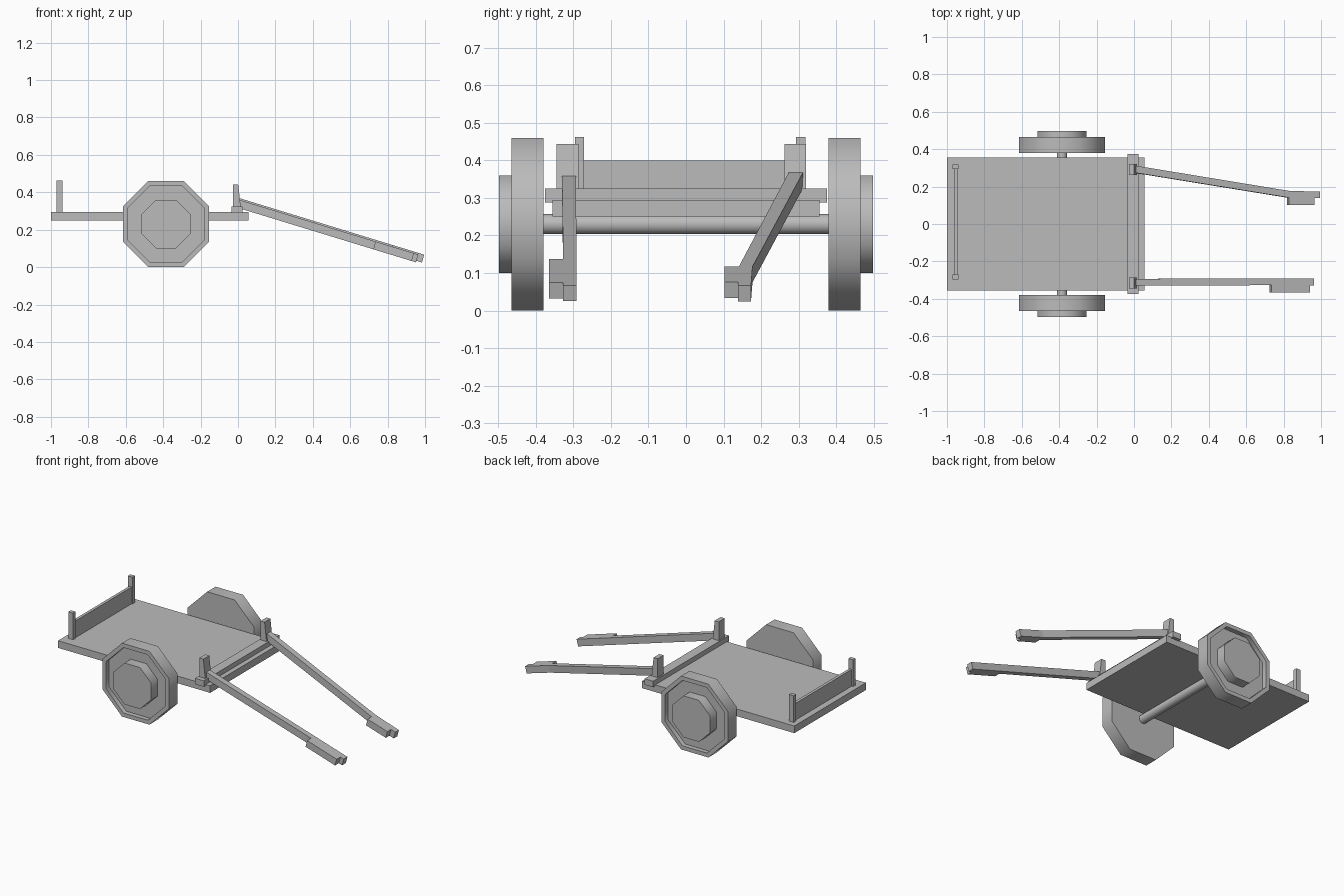
import bpy, bmesh
from math import cos, sin, pi, radians

if "Cube" in bpy.data.objects:
    bpy.data.objects.remove(bpy.data.objects["Cube"])

grey = bpy.data.materials.new("plain_grey")
grey.use_nodes = True
grey.diffuse_color = (0.5, 0.5, 0.5, 1)
grey.node_tree.nodes["Principled BSDF"].inputs["Base Color"].default_value = (0.5, 0.5, 0.5, 1)


def finish(name, bm, smooth=None):
    bmesh.ops.recalc_face_normals(bm, faces=bm.faces)
    mesh = bpy.data.meshes.new(name)
    bm.to_mesh(mesh)
    bm.free()
    mesh.materials.append(grey)
    obj = bpy.data.objects.new(name, mesh)
    bpy.context.collection.objects.link(obj)
    if smooth:
        bpy.ops.object.select_all(action="DESELECT")
        obj.select_set(True)
        bpy.context.view_layer.objects.active = obj
        bpy.ops.object.shade_smooth_by_angle(angle=radians(smooth))
    return obj


def box(name, x, y, z, taper=0):
    """Box from ranges; taper pulls the top of its +x side back."""
    bm = bmesh.new()
    bmesh.ops.create_cube(bm, size=1)
    for v in bm.verts:
        top, ahead = v.co.z > 0, v.co.x > 0
        v.co = (x[ahead] - taper * (top and ahead), y[v.co.y > 0], z[top])
    return finish(name, bm)


def lathe(name, profile, sides, x, z, smooth):
    """Turn (radius, y) pairs about an axis along y, closing both ends."""
    bm = bmesh.new()
    rings = []
    for r, y in profile:
        angles = [2 * pi * (i + 0.5) / sides for i in range(sides)]
        rings.append([bm.verts.new((x + r * cos(a), y, z + r * sin(a))) for a in angles])
    for a, b in zip(rings, rings[1:]):
        for i in range(sides):
            j = (i + 1) % sides
            bm.faces.new((a[i], a[j], b[j], b[i]))
    bm.faces.new(rings[0])
    bm.faces.new(rings[-1])
    return finish(name, bm, smooth)


def shaft(name, outline, z_start, slope=-0.306, thick=0.042, lean=0.011):
    """Plan outline raised onto a slope, with ends square to that slope."""
    bm = bmesh.new()
    upper = [bm.verts.new((x, y, z_start + slope * x)) for x, y in outline]
    lower = [bm.verts.new((v.co.x - lean, v.co.y, v.co.z - thick)) for v in upper]
    bm.faces.new(upper)
    bm.faces.new(lower)
    for i in range(len(upper)):
        j = (i + 1) % len(upper)
        bm.faces.new((upper[i], upper[j], lower[j], lower[i]))
    return finish(name, bm)


# Bed and front crossbar
box("bed", (-1, 0.055), (-0.355, 0.355), (0.25, 0.295))
box("crossbar", (-0.035, 0.025), (-0.375, 0.375), (0.288, 0.325))

# Tailboard between two stakes
box("tailboard", (-0.96, -0.942), (-0.28, 0.3), (0.29, 0.4))
box("left_stake", (-0.97, -0.937), (0.293, 0.318), (0.29, 0.462))
box("right_stake", (-0.97, -0.937), (-0.296, -0.271), (0.29, 0.462))

# Shaft posts
box("left_shaft_post", (-0.027, 0.015), (0.262, 0.32), (0.32, 0.443), taper=0.014)
box("right_shaft_post", (-0.027, 0.015), (-0.345, -0.286), (0.32, 0.443), taper=0.014)

# Axle and eight-sided wheels with a recessed face and raised hub
AXLE_X, AXLE_Z = -0.385, 0.23
lathe("axle", [(0.027, -0.385), (0.027, 0.385)], 16, AXLE_X, AXLE_Z, 50)
k = 1 / cos(pi / 8)
wheel = [(0.23, 0.38), (0.23, 0.464), (0.205, 0.464), (0.205, 0.435), (0.13, 0.435), (0.13, 0.498)]
for name, side in (("left_wheel", 1), ("right_wheel", -1)):
    lathe(name, [(r * k, y * side) for r, y in wheel], 8, AXLE_X, AXLE_Z, 50)

# Pulling shafts, each widening into a grip near the tip
shaft("left_shaft", [(0.008, 0.312), (0.83, 0.177), (0.995, 0.173), (0.995, 0.138), (0.965, 0.138),
                     (0.965, 0.102), (0.828, 0.102), (0.828, 0.141), (0.008, 0.274)], 0.371)
shaft("right_shaft", [(0.008, -0.293), (0.963, -0.291), (0.963, -0.328), (0.94, -0.328),
                      (0.94, -0.365), (0.735, -0.365), (0.735, -0.327), (0.008, -0.33)], 0.362)
